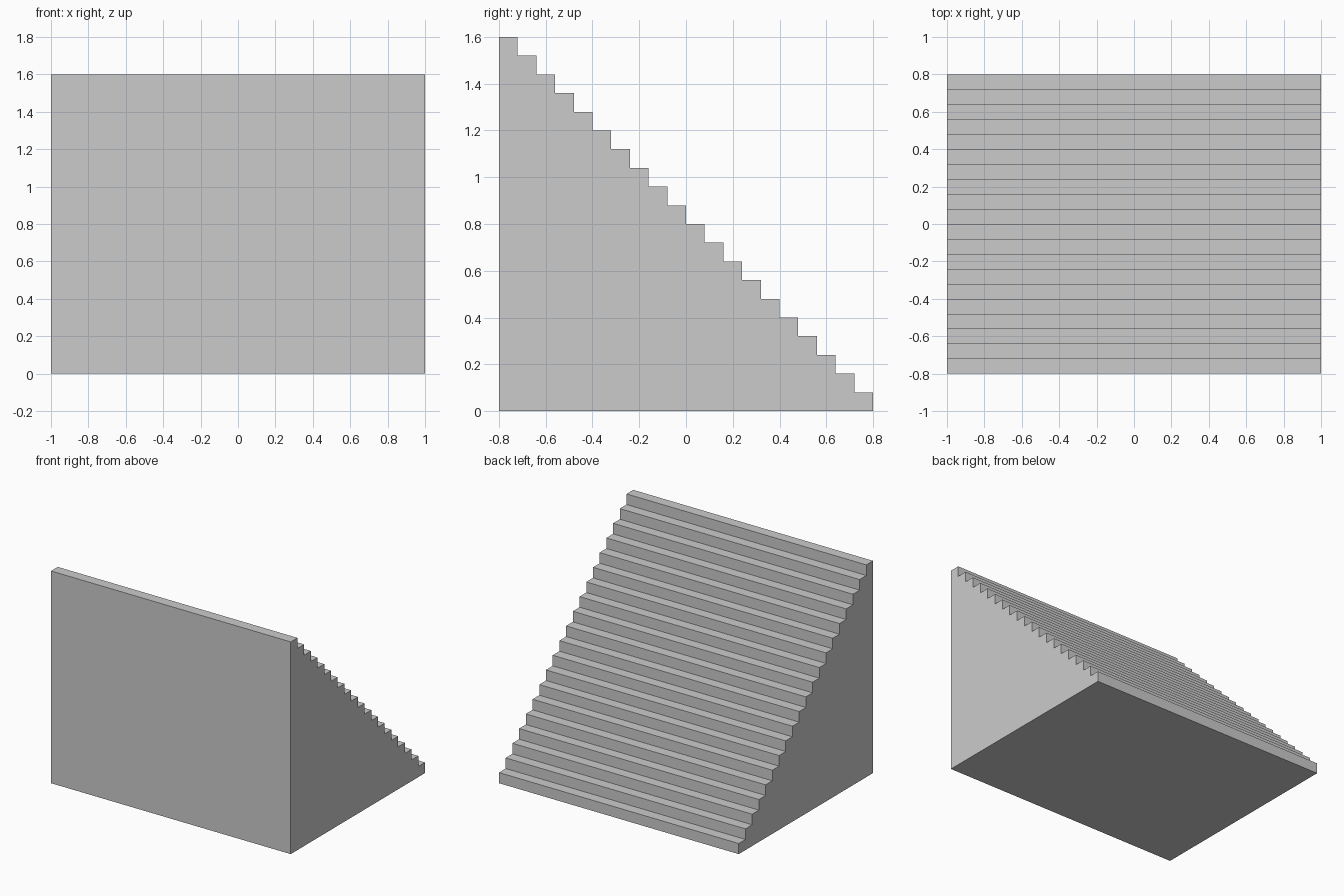
import bpy
import bmesh

if "Cube" in bpy.data.objects:
    bpy.data.objects.remove(bpy.data.objects["Cube"])

STEPS = 20
SIZE = 0.08          # tread depth and riser height
HALF_WIDTH = 1.0
HALF_DEPTH = STEPS * SIZE / 2

# Stepped side profile in (y, z), tall at the front and low at the back
profile = [(HALF_DEPTH, 0.0), (-HALF_DEPTH, 0.0)]
for i in range(STEPS):
    z = (STEPS - i) * SIZE
    profile.append((-HALF_DEPTH + i * SIZE, z))
    profile.append((-HALF_DEPTH + (i + 1) * SIZE, z))

# Extrude the profile across the full width
bm = bmesh.new()
side = bm.faces.new([bm.verts.new((-HALF_WIDTH, y, z)) for y, z in profile])
result = bmesh.ops.extrude_face_region(bm, geom=[side], use_keep_orig=True)
moved = [v for v in result["geom"] if isinstance(v, bmesh.types.BMVert)]
bmesh.ops.translate(bm, verts=moved, vec=(2 * HALF_WIDTH, 0, 0))
bmesh.ops.recalc_face_normals(bm, faces=bm.faces[:])

# Solid staircase
mesh = bpy.data.meshes.new("staircase")
bm.to_mesh(mesh)
bm.free()
stairs = bpy.data.objects.new("staircase", mesh)
bpy.context.collection.objects.link(stairs)
